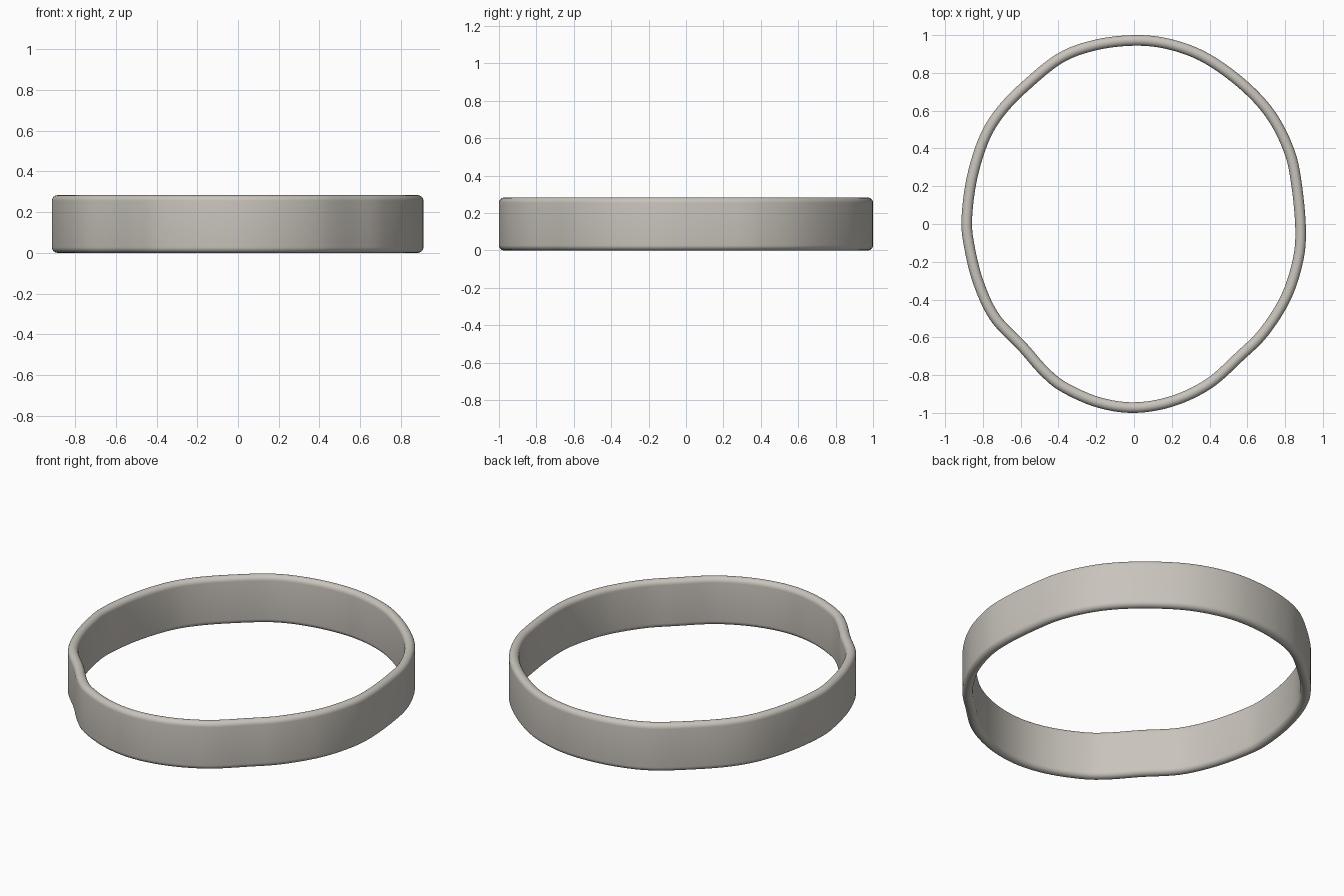
import bpy, bmesh, math
from mathutils import Vector
from mathutils.geometry import interpolate_bezier

cube = bpy.data.objects.get("Cube")
if cube:
    bpy.data.objects.remove(cube, do_unlink=True)

HEIGHT, WALL, STEPS = 0.283, 0.056, 8

# Outer outline of the band, clockwise from the back
outline = [Vector((x, y, 0)) for x, y in (
    (0.02, 1.0), (0.21, .975), (0.4, .9), (0.6, .755), (.75, .59), (.85, .39), (.89, .2),
    (.91, -.03), (.895, -.2), (.83, -.4), (.71, -.59), (.58, -.72), (.41, -.87),
    (.21, -.965), (0, -1.0), (-.2, -.97), (-.39, -.885), (-.5, -.795), (-.61, -.67),
    (-.76, -.51), (-.85, -.32), (-.9, -.12), (-.913, .03), (-.885, .25), (-.82, .46),
    (-.73, .61), (-.59, .755), (-.4, .905), (-.2, .977))]


def smooth_loop(points):
    """Closed smooth curve through the points."""
    n, loop = len(points), []
    for i in range(n):
        a, b, c, d = (points[(i + k) % n] for k in (-1, 0, 1, 2))
        loop += interpolate_bezier(b, b + (c - a) / 6, c - (d - b) / 6, c, STEPS + 1)[:-1]
    return loop


def wall_section():
    """Cross-section with rounded rims: (inset from the outer face, height)."""
    r = WALL / 2
    section = []
    for centre, start in ((r, math.pi), (HEIGHT - r, 0)):
        for k in range(13):
            a = start + math.pi * k / 12
            section.append((r + r * math.cos(a), centre + r * math.sin(a)))
    return section


# Sweep the wall section around the outline
bm = bmesh.new()
path, section = smooth_loop(outline), wall_section()
n, m = len(path), len(section)
rings = []
for i, p in enumerate(path):
    tangent = (path[(i + 1) % n] - path[i - 1]).normalized()
    inward = Vector((tangent.y, -tangent.x, 0))
    rings.append([bm.verts.new(p + inward * s + Vector((0, 0, z))) for s, z in section])
for i in range(n):
    a, b = rings[i], rings[(i + 1) % n]
    for j in range(m):
        k = (j + 1) % m
        bm.faces.new((a[j], b[j], b[k], a[k]))
bmesh.ops.recalc_face_normals(bm, faces=bm.faces)

mesh = bpy.data.meshes.new("band")
bm.to_mesh(mesh)
bm.free()
band = bpy.data.objects.new("band", mesh)
bpy.context.collection.objects.link(band)

# Warm grey material
mat = bpy.data.materials.new("warm_grey")
mat.use_nodes = True
colour = (0.58, 0.55, 0.50, 1)
mat.diffuse_color = colour
mat.node_tree.nodes["Principled BSDF"].inputs["Base Color"].default_value = colour
mesh.materials.append(mat)

bpy.context.view_layer.objects.active = band
band.select_set(True)
bpy.ops.object.shade_smooth_by_angle(angle=math.radians(40))
